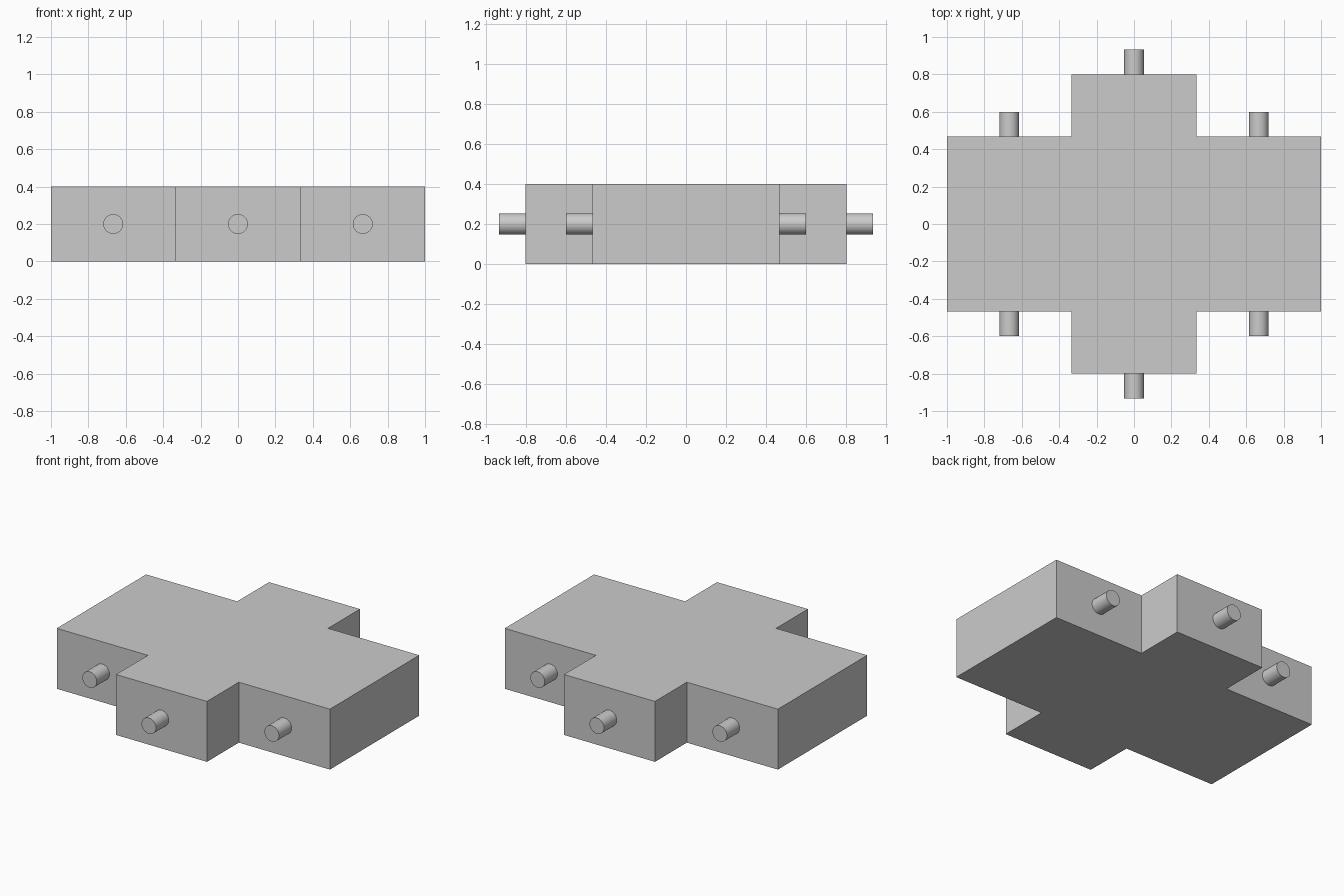
import bpy
import bmesh
from math import pi

if "Cube" in bpy.data.objects:
    bpy.data.objects.remove(bpy.data.objects["Cube"])

HEIGHT = 0.4
WING_X, WING_Y = 1.0, 0.467      # wide side blocks
MID_X, MID_Y = 0.333, 0.8        # deeper middle block
PEG_R, PEG_LEN, SINK = 0.053, 0.133, 0.005

# Cross-shaped body: plan outline extruded upward
quarter = [(WING_X, WING_Y), (MID_X, WING_Y), (MID_X, MID_Y)]
outline = (quarter
           + [(-x, y) for x, y in reversed(quarter)]
           + [(-x, -y) for x, y in quarter]
           + [(x, -y) for x, y in reversed(quarter)])
bm = bmesh.new()
base = bm.faces.new([bm.verts.new((x, y, 0)) for x, y in outline])
top = bmesh.ops.extrude_face_region(bm, geom=[base])
verts = [v for v in top["geom"] if isinstance(v, bmesh.types.BMVert)]
bmesh.ops.translate(bm, verts=verts, vec=(0, 0, HEIGHT))
bmesh.ops.recalc_face_normals(bm, faces=bm.faces)
mesh = bpy.data.meshes.new("body")
bm.to_mesh(mesh)
bm.free()
bpy.context.collection.objects.link(bpy.data.objects.new("body", mesh))


# Round pegs standing out of the front and back faces
def peg(name, x, face_y, side):
    y = side * (face_y + (PEG_LEN - SINK) / 2)
    bpy.ops.mesh.primitive_cylinder_add(
        vertices=24, radius=PEG_R, depth=PEG_LEN + SINK,
        location=(x, y, HEIGHT / 2), rotation=(pi / 2, 0, 0))
    bpy.context.object.name = name
    bpy.ops.object.shade_smooth_by_angle()


for side, end in ((-1, "front"), (1, "back")):
    peg(f"{end}_left_peg", -0.667, WING_Y, side)
    peg(f"{end}_middle_peg", 0, MID_Y, side)
    peg(f"{end}_right_peg", 0.667, WING_Y, side)
